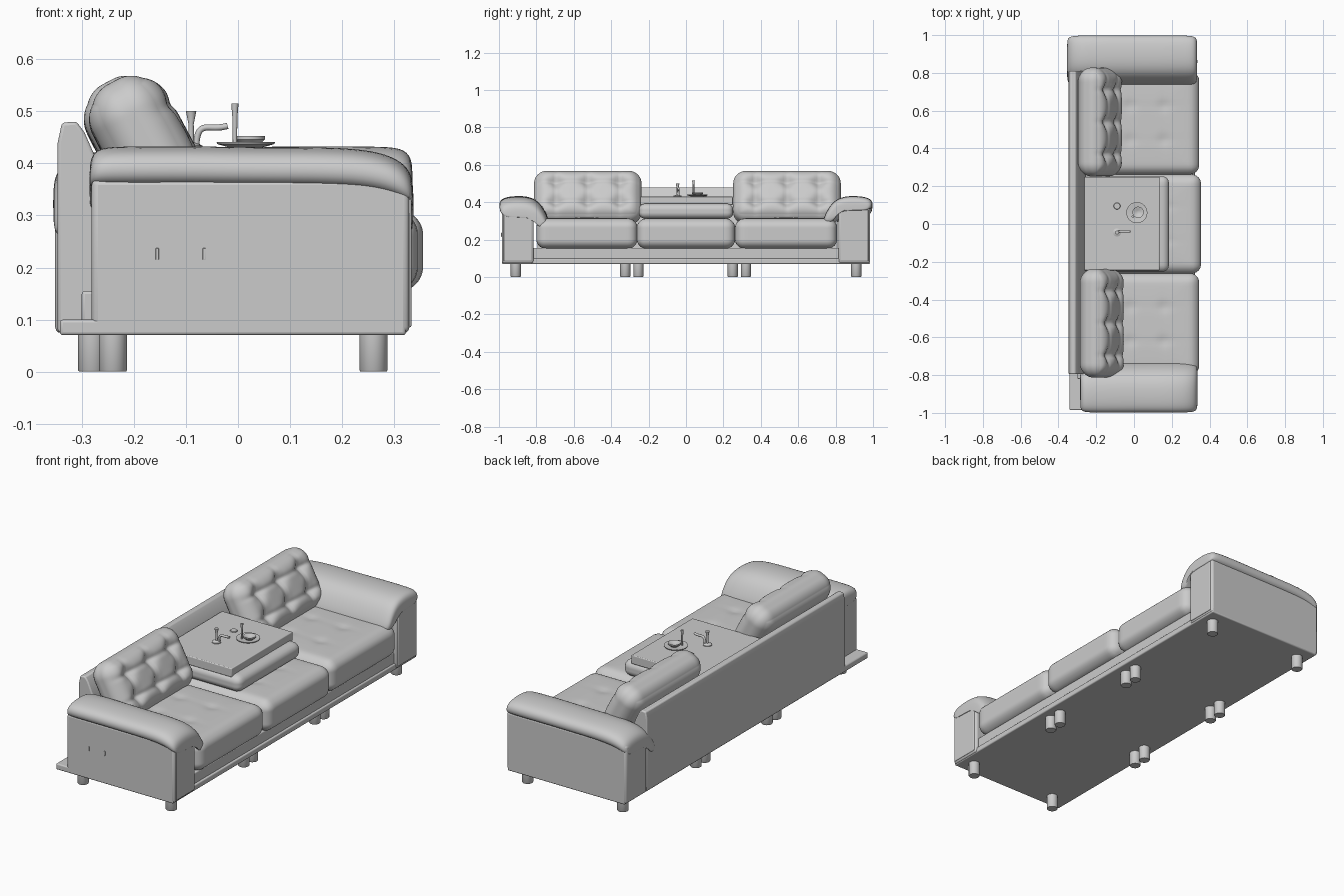
import bpy, bmesh, math
from mathutils import Vector, Matrix

cube = bpy.data.objects.get("Cube")
if cube:
    bpy.data.objects.remove(cube, do_unlink=True)

grey = bpy.data.materials.new("light grey")
grey.use_nodes = True
grey.diffuse_color = (0.6, 0.6, 0.6, 1)
grey.node_tree.nodes["Principled BSDF"].inputs["Base Color"].default_value = (0.6, 0.6, 0.6, 1)


def finish(name, bm, angle=40):
    bmesh.ops.recalc_face_normals(bm, faces=bm.faces)
    mesh = bpy.data.meshes.new(name)
    bm.to_mesh(mesh)
    bm.free()
    mesh.materials.append(grey)
    ob = bpy.data.objects.new(name, mesh)
    bpy.context.collection.objects.link(ob)
    bpy.ops.object.select_all(action='DESELECT')
    ob.select_set(True)
    bpy.context.view_layer.objects.active = ob
    bpy.ops.object.shade_smooth_by_angle(angle=math.radians(angle))
    return ob


def bevel(ob, width, segments=3):
    mod = ob.modifiers.new("soft edges", 'BEVEL')
    mod.width, mod.segments = width, segments
    return ob


def box(name, lo, hi, width=0.006):
    bm = bmesh.new()
    bmesh.ops.create_cube(bm, size=1)
    lo, hi = Vector(lo), Vector(hi)
    for v in bm.verts:
        v.co = (lo + hi) / 2 + v.co * (hi - lo)
    return bevel(finish(name, bm), width)


def cushion(name, centre, size, radius, pinch=0.15, tufts=(), depth=0.02, spread=0.03, tilt=0, cuts=30):
    """Rounded pillow; thickness runs along local z, tufts press into its top."""
    bm = bmesh.new()
    bmesh.ops.create_cube(bm, size=2)
    bmesh.ops.subdivide_edges(bm, edges=bm.edges, cuts=cuts, use_grid_fill=True)
    half = Vector(size) / 2
    turn = Matrix.Rotation(tilt, 4, 'Y')
    for v in bm.verts:
        u = v.co.copy()
        p = Vector([u[i] * half[i] for i in range(3)])
        core = Vector([max(-half[i] + radius, min(half[i] - radius, p[i])) for i in range(3)])
        d = p - core
        if d.length > radius:
            p = core + d.normalized() * radius
        p.z *= 1 - pinch * max(abs(u.x), abs(u.y)) ** 4
        if u.z > 0:
            for tx, ty in tufts:
                dx, dy = p.x - tx, p.y - ty
                dip = math.exp(-(dx * dx + dy * dy) / spread ** 2)
                fold = 0.3 * math.exp(-(min(abs(dx), abs(dy)) / 0.012) ** 2 - (max(abs(dx), abs(dy)) / 0.08) ** 2)
                p.z -= depth * (dip + fold) * u.z
        v.co = turn @ p + Vector(centre)
    return finish(name, bm, 60)


def loft(name, rings, subdiv=0):
    """Skin closed rings of points and cap both ends."""
    bm = bmesh.new()
    rows = [[bm.verts.new(p) for p in ring] for ring in rings]
    n = len(rows[0])
    for a, b in zip(rows, rows[1:]):
        for i in range(n):
            bm.faces.new((a[i], a[(i + 1) % n], b[(i + 1) % n], b[i]))
    bm.faces.new(rows[0])
    bm.faces.new(rows[-1][::-1])
    ob = finish(name, bm, 60 if subdiv else 40)
    if subdiv:
        ob.modifiers.new("smooth", 'SUBSURF').levels = subdiv
        ob.modifiers["smooth"].render_levels = subdiv
    return ob


def lathe(name, x, y, profile, sides=24):
    return loft(name, [[(x + r * math.cos(t * math.tau / sides), y + r * math.sin(t * math.tau / sides), z)
                        for t in range(sides)] for r, z in profile])


# Frame and back panel
box("base_frame", (-0.342, -0.985, 0.07), (0.322, 0.985, 0.1))
box("seat_deck", (-0.3, -0.82, 0.095), (0.312, 0.82, 0.155))
back = [(-0.346, 0.075), (-0.346, 0.44), (-0.338, 0.478), (-0.31, 0.48), (-0.295, 0.46), (-0.255, 0.37), (-0.255, 0.08)]
bevel(loft("back_panel", [[(x, y, z) for x, z in back] for y in (-0.795, 0.81)]), 0.006)

# Legs
for x, ys in ((0.26, (-0.91, -0.325, -0.255, 0.25, 0.32, 0.91)), (-0.28, (-0.325, -0.255, 0.25, 0.32, 0.91)), (-0.24, (-0.91,))):
    for y in ys:
        lathe("leg", x, y, ((0.025, 0), (0.027, 0.003), (0.027, 0.075)))

# Seat cushions
for name, y, w, front in (("right_seat", -0.53, 0.54, 0.345), ("middle_seat", 0, 0.525, 0.355), ("left_seat", 0.535, 0.545, 0.345)):
    holes = [(0.04 + dx, dy) for dx in (-0.1, 0.08) for dy in (-0.09, 0.09)]
    cushion(name, ((front - 0.27) / 2, y, 0.232), (front + 0.27, w, 0.17), 0.05, 0.08, holes, 0.007, 0.025)

# Tufted back cushions leaning on the panel
for name, x, y in (("right_back_cushion", -0.17, -0.525), ("left_back_cushion", -0.18, 0.54)):
    holes = [(a, b) for a in (-0.06, 0.06) for b in (-0.17, 0, 0.17)]
    cushion(name, (x, y, 0.424), (0.3, 0.575, 0.165), 0.07, 0.12, holes, 0.024, 0.035, math.radians(62), 44)

# Arms: the left pad is the right pad turned half round
pad = [(-0.985, 0.352), (-1.003, 0.385), (-0.99, 0.42), (-0.93, 0.433), (-0.85, 0.433), (-0.79, 0.41),
       (-0.75, 0.35), (-0.728, 0.295), (-0.745, 0.275), (-0.785, 0.29), (-0.81, 0.345), (-0.88, 0.357)]
stations = [(0, 0.35, -0.008), (0.004, 0.75, -0.005), (0.03, 0.96, 0), (0.1, 1, 0), (0.3, 1, 0.001), (0.5, 0.98, -0.001),
            (0.75, 1, -0.001), (0.88, 1, -0.008), (0.95, 0.97, -0.022), (0.992, 0.85, -0.038), (1, 0.4, -0.048)]


def arm(side, x0, x1, turned):
    s = -1 if turned else 1
    rings = []
    for t, k, dz in stations:
        x = x1 + (x0 - x1) * t if turned else x0 + (x1 - x0) * t
        rings.append([(x, s * (-0.87 + (y + 0.87) * (0.5 + k / 2)), 0.375 + (z - 0.375) * k + dz) for y, z in pad])
    loft(side + "_arm_pad", rings, 2)
    lo, hi = sorted((-0.985 * s, -0.815 * s))
    box(side + "_arm_panel", (x0 + 0.004, lo, 0.074), (x1 - 0.008, hi, 0.37), 0.012)
    # Raised welt round the front face
    box(side + "_arm_front", (x1 - 0.012, lo + 0.01, 0.085), (x1 - 0.004, hi - 0.01, 0.36), 0.004)


arm("right", -0.285, 0.337, False)
arm("left", -0.355, 0.335, True)

# Small slots on the outer side of the right arm
for x in (-0.155, -0.065):
    box("side_slot", (x - 0.003, -0.988, 0.215), (x + 0.003, -0.98, 0.237), 0.001)

# Folded middle section with tray
cushion("folded_cushion", (-0.04, 0, 0.352), (0.45, 0.505, 0.085), 0.035, 0.05)
box("tray", (-0.265, -0.245, 0.385), (0.135, 0.25, 0.43), 0.004)

# Items on the tray
lathe("plate", 0.015, 0.06, ((0.03, 0.43), (0.055, 0.437), (0.056, 0.441), (0.048, 0.441), (0.025, 0.435)))
lathe("bowl", 0.022, 0.062, ((0.018, 0.435), (0.03, 0.446), (0.03, 0.452), (0.026, 0.452), (0.012, 0.442)))
lathe("candle", -0.006, 0.04, ((0.004, 0.437), (0.005, 0.49), (0.007, 0.515)), 12)
lathe("small_dish", -0.09, 0.095, ((0.012, 0.43), (0.018, 0.434), (0.016, 0.438)))
lathe("flared_stem", -0.09, -0.045, ((0.022, 0.43), (0.022, 0.434), (0.006, 0.44), (0.005, 0.475), (0.01, 0.5)), 16)
curve = bpy.data.curves.new("spout", 'CURVE')
curve.dimensions, curve.bevel_depth, curve.use_fill_caps = '3D', 0.006, True
line = curve.splines.new('NURBS')
path = [(-0.08, 0.43), (-0.08, 0.46), (-0.065, 0.474), (-0.04, 0.466), (-0.02, 0.472)]
line.points.add(len(path) - 1)
for point, (x, z) in zip(line.points, path):
    point.co = (x, -0.04, z, 1)
line.use_endpoint_u = True
curve.materials.append(grey)
bpy.context.collection.objects.link(bpy.data.objects.new("spout", curve))
